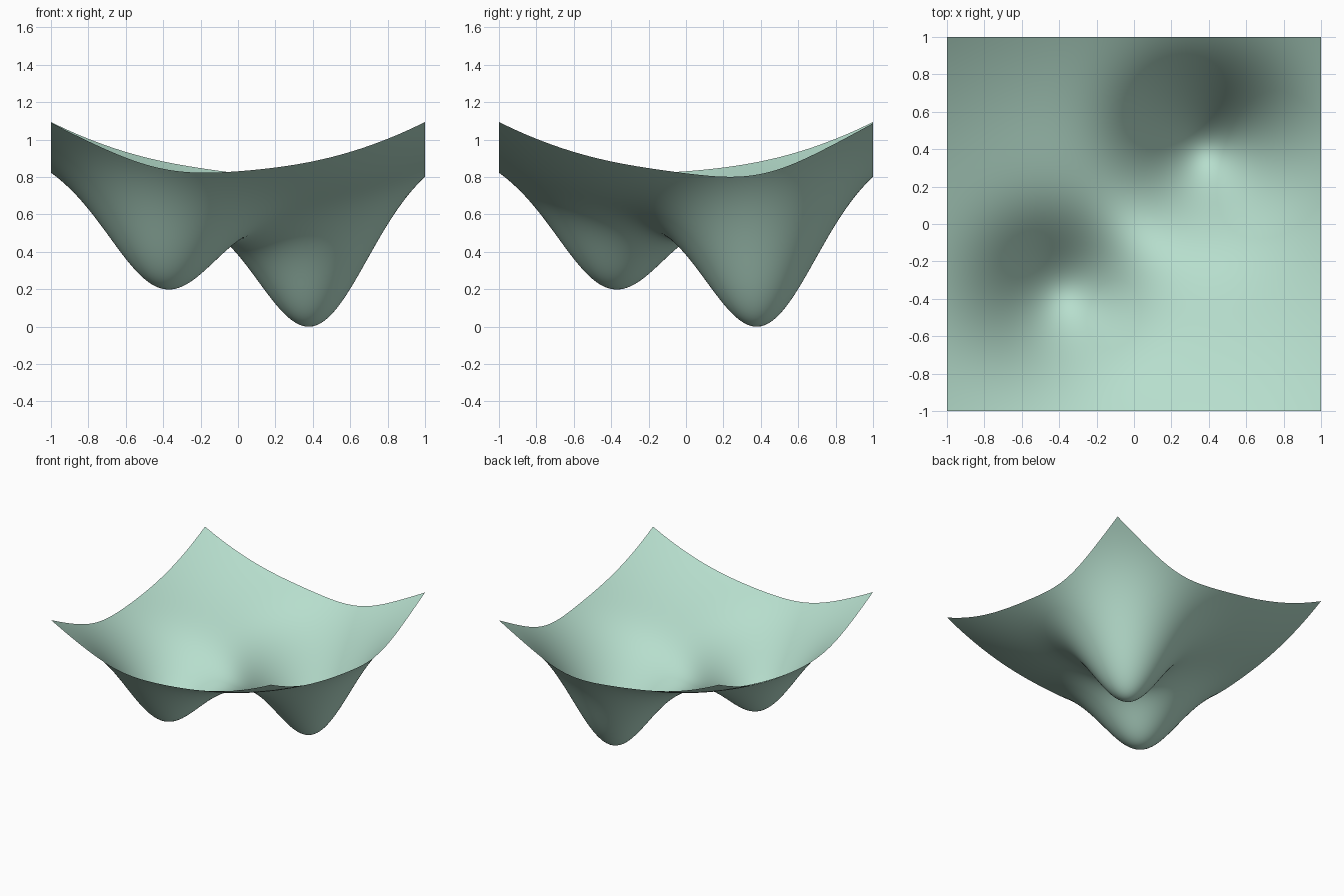
import bpy, bmesh
from math import exp

cube = bpy.data.objects.get("Cube")
if cube:
    bpy.data.objects.remove(cube, do_unlink=True)

# Shallow bowl with two Gaussian wells: centre x, centre y, depth, squared width
BASE, BOWL = 0.6, 0.25
WELLS = [(0.4, 0.4, 0.67, 0.157), (-0.4, -0.4, 0.47, 0.147)]


def height(x, y):
    z = BASE + BOWL * (x * x + y * y)
    for cx, cy, depth, width in WELLS:
        z -= depth * exp(-((x - cx) ** 2 + (y - cy) ** 2) / width)
    return z


# Pale green sheet
mat = bpy.data.materials.new("pale mint green")
colour = (0.47, 0.73, 0.61, 1)
mat.use_nodes = True
mat.diffuse_color = colour
mat.node_tree.nodes["Principled BSDF"].inputs["Base Color"].default_value = colour

# Square grid lifted onto the height function
bm = bmesh.new()
bmesh.ops.create_grid(bm, x_segments=100, y_segments=100, size=1)
for v in bm.verts:
    v.co.z = height(v.co.x, v.co.y)
low = min(v.co.z for v in bm.verts)
for v in bm.verts:
    v.co.z -= low
for f in bm.faces:
    f.smooth = True
mesh = bpy.data.meshes.new("double_well_surface")
bm.to_mesh(mesh)
bm.free()
mesh.materials.append(mat)
sheet = bpy.data.objects.new("double_well_surface", mesh)
bpy.context.collection.objects.link(sheet)
